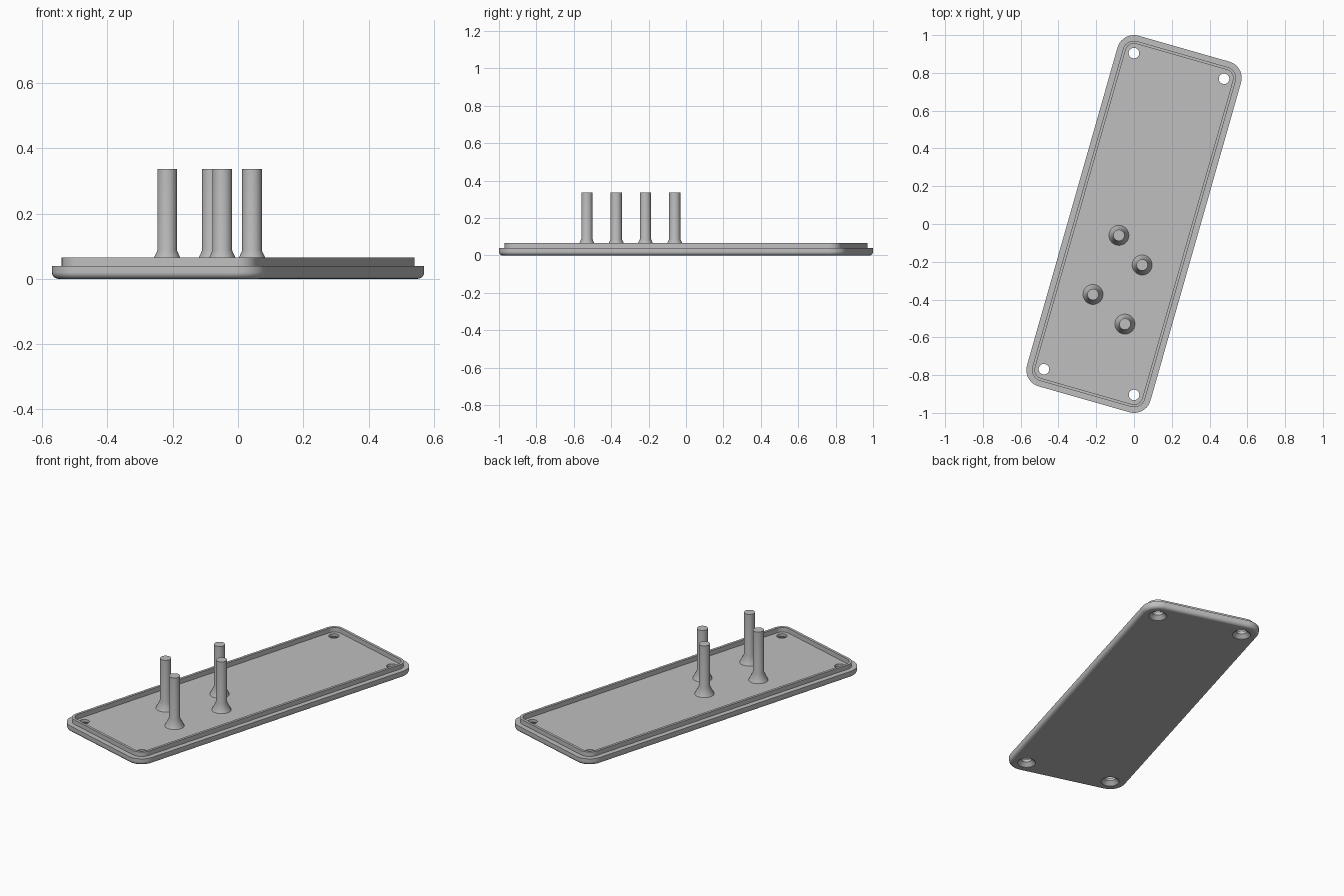
import bpy, bmesh
from math import sin, cos, pi, radians
from mathutils import Matrix

cube = bpy.data.objects.get("Cube")
if cube:
    bpy.data.objects.remove(cube, do_unlink=True)

TURN = Matrix.Rotation(radians(-15.9), 4, 'Z')
CORNER_X, CORNER_Y, CORNER_R = 0.25, 0.875, 0.09
FLOOR, LIP_TOP, POST_TOP = 0.038, 0.066, 0.336

grey = bpy.data.materials.new("plain grey")
grey.use_nodes = True
grey.diffuse_color = (0.52, 0.52, 0.52, 1)
grey.node_tree.nodes["Principled BSDF"].inputs["Base Color"].default_value = grey.diffuse_color


def rounded_rect(inset, steps=10):
    """Outline of the lid, moved inward by inset."""
    r = CORNER_R - inset
    pts = []
    for k, (sx, sy) in enumerate([(1, 1), (-1, 1), (-1, -1), (1, -1)]):
        for i in range(steps + 1):
            a = (k + i / steps) * pi / 2
            pts.append((sx * CORNER_X + r * cos(a), sy * CORNER_Y + r * sin(a)))
    return pts


def circle(r, n=32):
    return [(r * cos(2 * pi * i / n), r * sin(2 * pi * i / n)) for i in range(n)]


def stack(name, shape, profile, matrix):
    """Skin outlines given as (size, height) from bottom to top, capped at both ends."""
    bm = bmesh.new()
    rings = [[bm.verts.new((x, y, z)) for x, y in shape(s)] for s, z in profile]
    for low, high in zip(rings, rings[1:]):
        n = len(low)
        for i in range(n):
            j = (i + 1) % n
            bm.faces.new((low[i], low[j], high[j], high[i]))
    bm.faces.new(rings[0][::-1])
    bm.faces.new(rings[-1])
    bmesh.ops.transform(bm, matrix=matrix, verts=bm.verts)
    bmesh.ops.recalc_face_normals(bm, faces=bm.faces)
    mesh = bpy.data.meshes.new(name)
    bm.to_mesh(mesh)
    bm.free()
    mesh.materials.append(grey)
    ob = bpy.data.objects.new(name, mesh)
    bpy.context.collection.objects.link(ob)
    return ob


def select(ob):
    bpy.ops.object.select_all(action='DESELECT')
    ob.select_set(True)
    bpy.context.view_layer.objects.active = ob


def smooth(ob):
    select(ob)
    bpy.ops.object.shade_smooth_by_angle(angle=radians(30))
    ob.modifiers.new("Even shading", 'WEIGHTED_NORMAL').keep_sharp = True


# Lid: rounded lower edge, step, raised lip and sunken floor
F = 0.02
fillet = [(F * (1 - sin(a)), F * (1 - cos(a))) for a in (i * pi / 12 for i in range(7))]
lid = stack("lid_plate", rounded_rect,
            fillet + [(0, FLOOR + 0.001), (0.03, FLOOR + 0.001), (0.03, LIP_TOP),
                      (0.045, LIP_TOP), (0.045, FLOOR)], TURN)

# Countersunk screw holes in the four corners
for sx in (-1, 1):
    for sy in (-1, 1):
        place = TURN @ Matrix.Translation((sx * 0.248, sy * 0.87, 0))
        cutter = stack("screw_hole_cutter", circle,
                       [(0.049, -0.02), (0.049, 0.001), (0.028, 0.022), (0.028, 0.1)], place)
        cutter.hide_render = True
        cut = lid.modifiers.new("Screw hole", 'BOOLEAN')
        cut.operation, cut.solver, cut.object = 'DIFFERENCE', 'EXACT', cutter
        select(lid)
        bpy.ops.object.modifier_apply(modifier=cut.name)
        bpy.data.objects.remove(cutter, do_unlink=True)
smooth(lid)

# Standing posts with flared feet
for i, (x, y) in enumerate([(-0.08, -0.06), (0.043, -0.217), (-0.217, -0.373), (-0.048, -0.53)]):
    post = stack(f"post_{i + 1}", circle,
                 [(0.053, FLOOR - 0.002), (0.053, FLOOR), (0.03, 0.087), (0.03, POST_TOP)],
                 Matrix.Translation((x, y, 0)))
    smooth(post)
